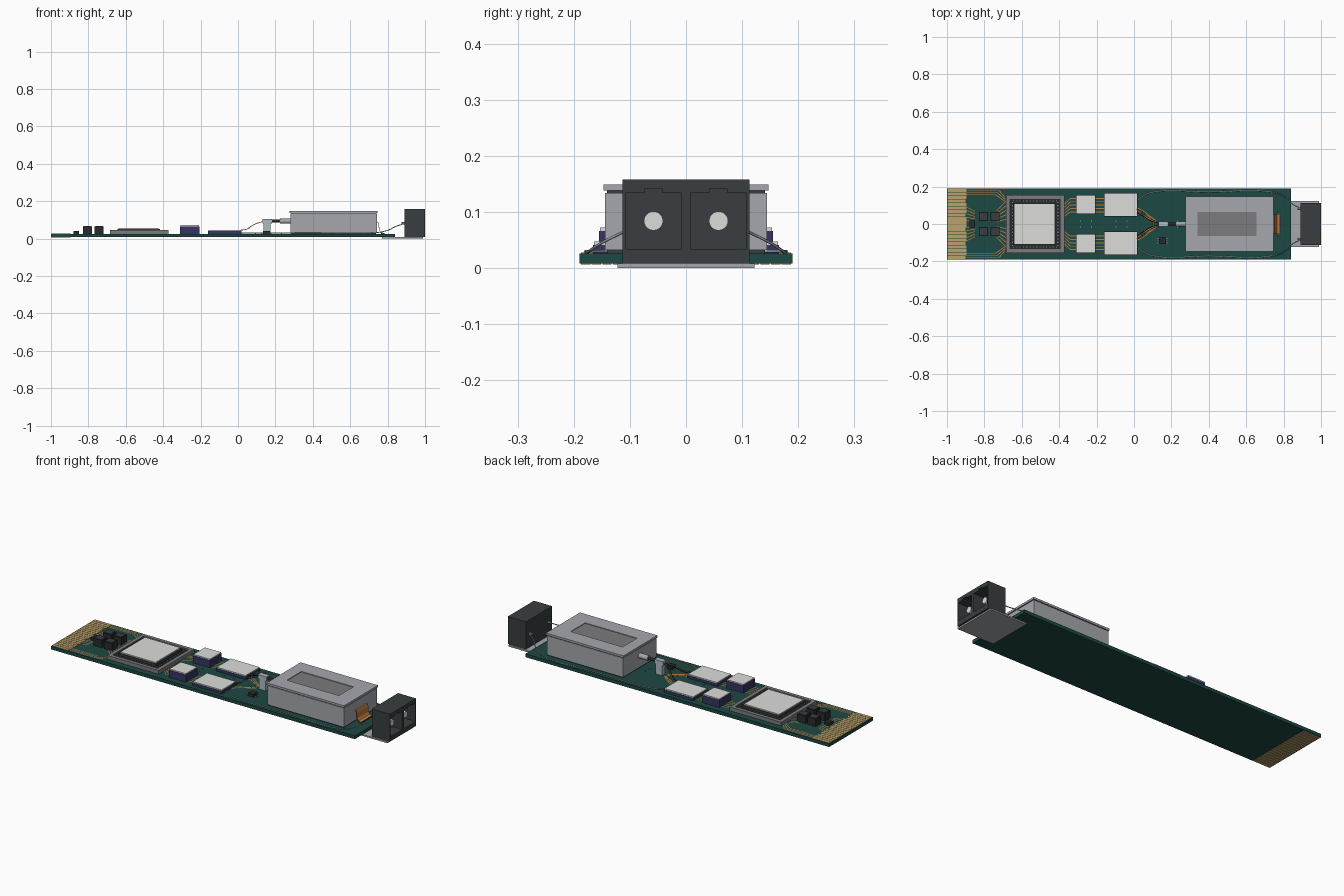
import bpy, bmesh, math
from mathutils import Vector

if "Cube" in bpy.data.objects:
    bpy.data.objects.remove(bpy.data.objects["Cube"])

def mat(name, r, g, b):
    m = bpy.data.materials.new(name)
    m.diffuse_color = (r, g, b, 1)
    m.use_nodes = True
    m.node_tree.nodes["Principled BSDF"].inputs["Base Color"].default_value = m.diffuse_color
    return m

GREEN = mat("board green", 0.012, 0.065, 0.055)
DARK = mat("connector charcoal", 0.04, 0.048, 0.05)
GREY = mat("housing grey", 0.38, 0.39, 0.42)
SILVER = mat("lid silver", 0.72, 0.72, 0.70)
NAVY = mat("chip navy", 0.035, 0.035, 0.12)
GOLD = mat("contact gold", 0.50, 0.36, 0.15)
COPPER = mat("trace copper", 0.52, 0.20, 0.05)
BLACK = mat("chip black", 0.02, 0.023, 0.026)
LABEL = mat("label grey", 0.20, 0.20, 0.21)
FIBRE = mat("fibre blue grey", 0.42, 0.50, 0.54)
TOP = 0.026  # board top height

def finish(name, bm, m, smooth=False):
    me = bpy.data.meshes.new(name)
    bm.to_mesh(me)
    bm.free()
    ob = bpy.data.objects.new(name, me)
    bpy.context.collection.objects.link(ob)
    me.materials.append(m)
    if smooth:
        bpy.ops.object.select_all(action='DESELECT')
        ob.select_set(True)
        bpy.context.view_layer.objects.active = ob
        bpy.ops.object.shade_smooth_by_angle()
    return ob

def boxes(name, items, m):
    """One object from (x0, x1, y0, y1, z0, z1) blocks."""
    bm = bmesh.new()
    for x0, x1, y0, y1, z0, z1 in items:
        for v in bmesh.ops.create_cube(bm, size=1)['verts']:
            v.co = Vector(((x0 + x1) / 2 + v.co.x * (x1 - x0),
                           (y0 + y1) / 2 + v.co.y * (y1 - y0),
                           (z0 + z1) / 2 + v.co.z * (z1 - z0)))
    return finish(name, bm, m)

def rod(name, x0, x1, y, z, r, m, n=20):
    bm = bmesh.new()
    bmesh.ops.create_cone(bm, cap_ends=True, segments=n, radius1=r, radius2=r, depth=x1 - x0)
    for v in bm.verts:
        v.co = Vector(((x0 + x1) / 2 + v.co.z, y + v.co.y, z + v.co.x))
    bmesh.ops.recalc_face_normals(bm, faces=bm.faces)
    return finish(name, bm, m, True)

def wire(name, pts, r, m, smooth=True):
    cu = bpy.data.curves.new(name, 'CURVE')
    cu.dimensions = '3D'
    cu.bevel_depth, cu.bevel_resolution, cu.resolution_u = r, 1, 6
    sp = cu.splines.new('BEZIER' if smooth else 'POLY')
    if smooth:
        sp.bezier_points.add(len(pts) - 1)
        for p, co in zip(sp.bezier_points, pts):
            p.co = co
            p.handle_left_type = p.handle_right_type = 'AUTO'
    else:
        sp.points.add(len(pts) - 1)
        for p, co in zip(sp.points, pts):
            p.co = (*co, 1)
    cu.materials.append(m)
    ob = bpy.data.objects.new(name, cu)
    bpy.context.collection.objects.link(ob)

def traces(name, paths, w=0.0022):
    """Flat copper strips along polylines on the board."""
    bm = bmesh.new()
    for path in paths:
        for a, b in zip(path, path[1:]):
            a, b = Vector(a), Vector(b)
            d = (b - a).normalized()
            n = Vector((-d.y, d.x)) * w
            q = [a - n, b - n, b + n, a + n]
            bm.faces.new([bm.verts.new((p.x, p.y, TOP + 0.0015)) for p in q])
    finish(name, bm, COPPER)

# circuit board and connector base plate
boxes("circuit_board", [(-1, 0.84, -0.19, 0.19, 0.008, TOP)], GREEN)
boxes("connector_base_plate", [(0.77, 0.99, -0.122, 0.122, 0, 0.0079)], GREY)

# edge contacts on both faces, with thin gaps
N = 20
pitch = 0.376 / N
fingers = []
for i in range(N):
    y = -0.188 + i * pitch
    x1 = -0.895 if i % 4 else -0.90
    fingers.append((-0.998, x1, y + 0.0012, y + pitch - 0.0012, TOP, TOP + 0.002))
    fingers.append((-0.998, -0.895, y + 0.0012, y + pitch - 0.0012, 0.006, 0.008))
boxes("edge_contacts", fingers, GOLD)

# copper traces
paths = []
for s in (1, -1):
    for k in range(3):
        y = s * (0.178 - k * 0.011)
        paths.append([(-0.895, y), (-0.72 - k * 0.01, y), (-0.69, y - s * 0.035)])
    for k in range(5):
        y = s * (0.018 + k * 0.018)
        paths.append([(-0.735, y * 0.8), (-0.715, y), (-0.685, y * 1.35)])
        paths.append([(-0.895, y), (-0.85, y * 0.75)])
        paths.append([(-0.375, s * (0.04 + k * 0.016)), (-0.34, s * (0.065 + k * 0.018)),
                      (-0.31, s * (0.065 + k * 0.018))])
        paths.append([(-0.21, s * (0.065 + k * 0.018)), (-0.16, s * (0.065 + k * 0.018))])
    for k in range(3):
        paths.append([(0.017, s * (0.055 + k * 0.016)), (0.05, s * (0.045 + k * 0.012)),
                      (0.12, s * (0.006 + k * 0.005))])
traces("copper_traces", paths)

# main processor: substrate, raised frame and metal lid
boxes("processor_substrate", [(-0.68, -0.375, -0.152, 0.152, TOP, 0.040)], BLACK)
boxes("processor_frame", [(-0.685, -0.665, -0.155, 0.155, TOP, 0.046),
                          (-0.392, -0.372, -0.155, 0.155, TOP, 0.046),
                          (-0.665, -0.392, 0.135, 0.155, TOP, 0.046),
                          (-0.665, -0.392, -0.155, -0.135, TOP, 0.046)], LABEL)
pads = []
for i in range(14):
    t = -0.115 + i * 0.0177
    for s in (1, -1):
        pads.append((-0.529 + t - 0.003, -0.529 + t + 0.003,
                     s * 0.122 - 0.003, s * 0.122 + 0.003, 0.040, 0.043))
        x = -0.5285 + s * 0.121
        pads.append((x - 0.003, x + 0.003, t - 0.003, t + 0.003, 0.040, 0.043))
boxes("processor_pads", pads, LABEL)
boxes("processor_body", [(-0.645, -0.418, -0.112, 0.112, 0.040, 0.052)], DARK)
boxes("processor_lid", [(-0.638, -0.425, -0.106, 0.106, 0.052, 0.058)], SILVER)

# paired chips with metal lids, mirrored across the board
body, lid = [], []
for s in (1, -1):
    for x0, x1, a, b, z in ((-0.31, -0.207, 0.053, 0.155, 0.066), (-0.16, 0.018, 0.04, 0.166, 0.041)):
        y0, y1 = sorted((s * a, s * b))
        body.append((x0, x1, y0, y1, TOP, z))
        lid.append((x0 + 0.002, x1 - 0.002, y0 + 0.002, y1 - 0.002, z, z + 0.006))
boxes("driver_chip_bodies", body, NAVY)
boxes("driver_chip_lids", lid, SILVER)

# small power components near the contacts
small, caps = [], []
for s in (1, -1):
    for x0, x1 in ((-0.83, -0.78), (-0.768, -0.718)):
        y0, y1 = sorted((s * 0.016, s * 0.064))
        small.append((x0, x1, y0, y1, TOP, 0.066))
        caps.append((x0 + 0.005, x1 - 0.005, y0 + 0.005, y1 - 0.005, 0.066, 0.068))
small += [(-0.88, -0.85, -0.018, 0.018, TOP, 0.04), (0.135, 0.17, -0.108, -0.072, TOP, 0.042)]
boxes("small_components", small, BLACK)
boxes("component_caps", caps, DARK)
boxes("component_pins", [(x, x + 0.006, y, y + 0.006, TOP, 0.03)
                         for x in (-0.29, -0.23, -0.10, -0.04, 0.09, 0.23) for y in (-0.02, 0.014)]
      + [(x, x + 0.006, y, y + 0.005, TOP, 0.031)
         for x in (0.125, 0.174) for y in (-0.104, -0.092, -0.08)], GREY)

# optical module housing: body, dark seam, flanged lid with sunken label
boxes("module_body", [(0.28, 0.742, -0.144, 0.144, 0.032, 0.134)], GREY)
boxes("module_seams", [(0.283, 0.739, -0.141, 0.141, TOP, 0.032),
                       (0.283, 0.739, -0.141, 0.141, 0.134, 0.138)], DARK)
boxes("module_lid", [(0.276, 0.745, -0.147, 0.147, 0.138, 0.144),
                     (0.276, 0.34, -0.147, 0.147, 0.144, 0.149),
                     (0.655, 0.745, -0.147, 0.147, 0.144, 0.149),
                     (0.34, 0.655, 0.063, 0.147, 0.144, 0.149),
                     (0.34, 0.655, -0.147, -0.063, 0.144, 0.149)], GREY)
boxes("module_label", [(0.34, 0.655, -0.063, 0.063, 0.144, 0.1455)], LABEL)

# copper flex strip folding down from the module to the board
bm = bmesh.new()
prof = [(0.743, 0.088), (0.750, 0.086), (0.754, 0.075), (0.757, 0.045), (0.764, 0.034), (0.782, 0.030)]
rows = [[bm.verts.new((x, y, z)) for y in (-0.05, 0.05)] for x, z in prof]
for a, b in zip(rows, rows[1:]):
    bm.faces.new((a[0], b[0], b[1], a[1]))
flex = finish("flex_strip", bm, COPPER)
sol = flex.modifiers.new("thickness", 'SOLIDIFY')
sol.thickness = 0.003
boxes("flex_connector", [(0.765, 0.782, -0.05, 0.05, TOP, 0.031)], BLACK)

# fibre coupler leading into the module
rod("coupler_ferrule", 0.225, 0.285, 0, 0.094, 0.014, GREY)
rod("coupler_boot", 0.18, 0.225, 0, 0.094, 0.008, BLACK)
boxes("coupler_block", [(0.13, 0.182, -0.014, 0.014, 0.082, 0.105)], FIBRE)
boxes("coupler_stand", [(0.137, 0.175, -0.012, 0.012, TOP, 0.082)], FIBRE)
for s in (1, -1):
    for k in range(2):
        wire("coupler_wire", [(0.132, s * (0.004 + k * 0.005), 0.092), (0.085, s * (0.02 + k * 0.01), 0.075),
                              (0.045, s * (0.045 + k * 0.015), 0.05), (0.015, s * (0.06 + k * 0.02), 0.046)],
             0.002, COPPER if k else BLACK)
    # long fibre along the board edge and up to the connector
    wire("edge_fibre", [(0.018, s * 0.125, 0.030), (0.05, s * 0.15, 0.030), (0.10, s * 0.17, 0.030),
                        (0.40, s * 0.171, 0.030), (0.74, s * 0.17, 0.032), (0.80, s * 0.15, 0.045),
                        (0.85, s * 0.105, 0.068), (0.90, s * 0.08, 0.083)], 0.0025, FIBRE)
    rod("fibre_collar", 0.875, 0.895, s * 0.08, 0.083, 0.006, GREY, 12)

# duplex receptacle with two keyed cavities
shell = boxes("receptacle_shell", [(0.89, 1.0, -0.113, 0.113, 0.0079, 0.158)], DARK)
for s in (1, -1):
    c = s * 0.058
    for y0, y1, z0, z1 in ((c - 0.050, c + 0.050, 0.034, 0.134), (c - 0.016, c + 0.016, 0.12, 0.141)):
        cut = boxes("cavity_cutter", [(0.925, 1.05, y0, y1, z0, z1)], BLACK)
        cut.hide_render = True
        mod = shell.modifiers.new("cavity", 'BOOLEAN')
        mod.operation, mod.object, mod.solver = 'DIFFERENCE', cut, 'EXACT'
        bpy.context.view_layer.objects.active = shell
        bpy.ops.object.modifier_apply(modifier=mod.name)
        bpy.data.objects.remove(cut)
    rod("receptacle_ferrule", 0.92, 0.975, c, 0.084, 0.017, SILVER, 24)
